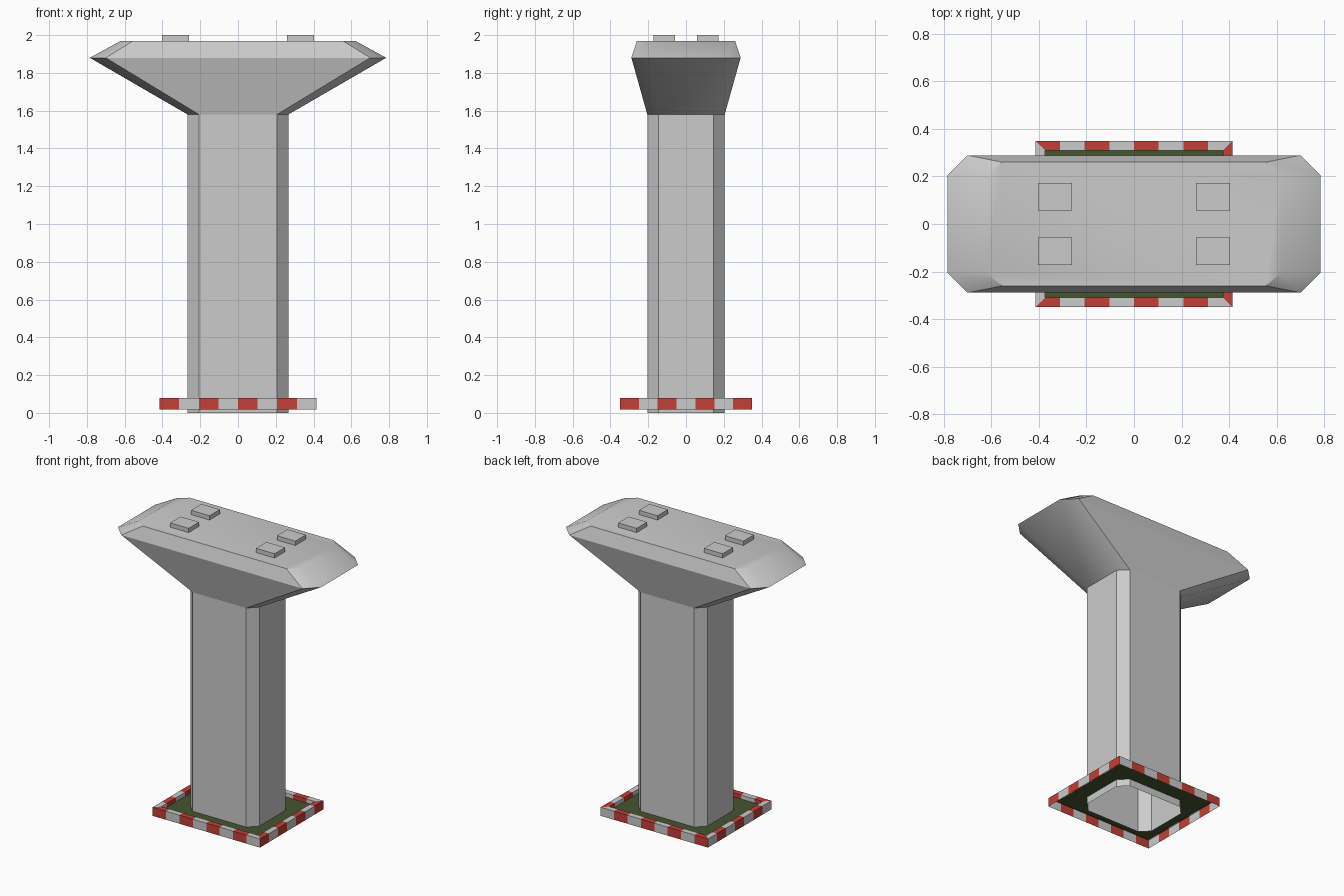
import bpy, math
from mathutils import Vector

if "Cube" in bpy.data.objects:
    bpy.data.objects.remove(bpy.data.objects["Cube"])


def material(name, rgb):
    m = bpy.data.materials.new(name)
    m.diffuse_color = (*rgb, 1)
    m.use_nodes = True
    m.node_tree.nodes["Principled BSDF"].inputs["Base Color"].default_value = m.diffuse_color
    return m


def make(name, verts, faces, mats=(), mat_ids=None):
    me = bpy.data.meshes.new(name)
    me.from_pydata(verts, [], faces)
    for m in mats:
        me.materials.append(m)
    if mat_ids:
        me.polygons.foreach_set("material_index", mat_ids)
    me.update()
    ob = bpy.data.objects.new(name, me)
    bpy.context.collection.objects.link(ob)
    return ob


def octagon(x, y, cx, cy, z):
    """Chamfered rectangle, counter-clockwise from the right side."""
    return [(x, -cy, z), (x, cy, z), (cx, y, z), (-cx, y, z),
            (-x, cy, z), (-x, -cy, z), (-cx, -y, z), (cx, -y, z)]


def loft(name, rings, cap_top=False):
    verts = [p for r in rings for p in r]
    faces = [(k*8 + i, k*8 + (i+1) % 8, k*8 + 8 + (i+1) % 8, k*8 + 8 + i)
             for k in range(len(rings) - 1) for i in range(8)]
    if cap_top:
        faces.append(tuple(range(len(verts) - 8, len(verts))))
    return make(name, verts, faces)


PILLAR = (0.267, 0.205, 0.207, 0.145)

# Hollow pillar, open at the bottom
loft("pillar", [octagon(*PILLAR, 0.0), octagon(*PILLAR, 1.58)])

# Flared pier head with smooth sloped ends
head = loft("pier_head", [octagon(*PILLAR, 1.58),
                          octagon(0.785, 0.289, 0.70, 0.205, 1.88),
                          octagon(0.62, 0.26, 0.555, 0.205, 1.97)], True)
bpy.ops.object.select_all(action='DESELECT')
head.select_set(True)
bpy.context.view_layer.objects.active = head
bpy.ops.object.shade_smooth_by_angle(angle=math.radians(32))

# Four bearing pads on the head
for sx in (-1, 1):
    for sy in (-1, 1):
        bpy.ops.mesh.primitive_cube_add(size=1, location=(sx*0.332, sy*0.115, 1.985))
        pad = bpy.context.object
        pad.name = "bearing_pad"
        pad.scale = (0.143, 0.115, 0.03)

# Grass bed around the pillar
HX, HY, W = 0.415, 0.35, 0.04
green = material("grass", (0.06, 0.09, 0.03))
gz = 0.05
ix, iy = HX - W, HY - W
corners = [(ix, iy, gz), (-ix, iy, gz), (-ix, -iy, gz), (ix, -iy, gz)]
bed_faces = [(8, 2, 1), (9, 4, 3), (10, 6, 5), (11, 0, 7),
             (11, 8, 1, 0), (8, 9, 3, 2), (9, 10, 5, 4), (10, 11, 7, 6)]
make("grass_bed", octagon(*PILLAR, gz) + corners, bed_faces, [green])

# Striped kerb with mitred corners, colours alternating round the perimeter
red = material("kerb_red", (0.55, 0.05, 0.04))
white = material("kerb_white", (0.65, 0.65, 0.65))
outer = [Vector(p) for p in ((-HX, -HY, 0), (HX, -HY, 0), (HX, HY, 0), (-HX, HY, 0))]
up = Vector((0, 0, 1))
verts, faces, ids = [], [], []
stripe = 0
for s in range(4):
    a, b = outer[s], outer[(s + 1) % 4]
    length = (b - a).length
    d = (b - a) / length
    inward = up.cross(d) * W
    n = (8, 7)[s % 2]
    for i in range(n):
        base = len(verts)
        for t in (length * i / n, length * (i + 1) / n):
            o = a + d * t
            q = a + d * min(max(t, W), length - W) + inward
            verts += [o + up*0.018, o + up*0.078, q + up*0.078, q + up*gz]
        for k in range(3):
            faces.append((base + k, base + 4 + k, base + 5 + k, base + k + 1))
            ids.append(stripe % 2)
        stripe += 1
make("striped_kerb", verts, faces, [red, white], ids)
